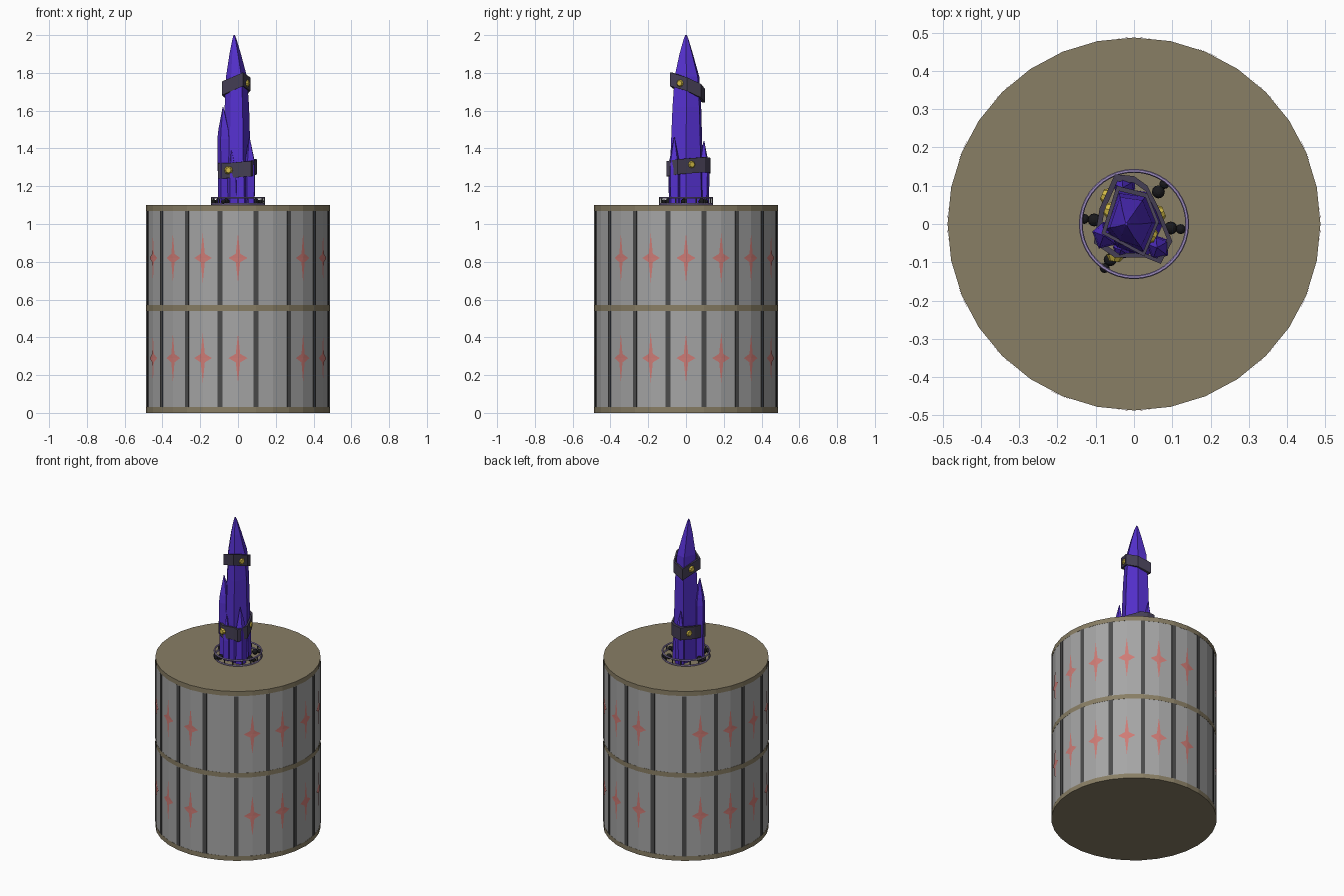
import bpy, bmesh
from math import sin, cos, pi, radians
from mathutils import Vector

if "Cube" in bpy.data.objects:
    bpy.data.objects.remove(bpy.data.objects["Cube"])


def mat(name, r, g, b):
    m = bpy.data.materials.new(name)
    m.diffuse_color = (r, g, b, 1)
    m.use_nodes = True
    m.node_tree.nodes["Principled BSDF"].inputs["Base Color"].default_value = m.diffuse_color
    return m


TAN = mat("tan", .25, .21, .13)
DARK = mat("dark_post", .07, .07, .07)
PANEL = mat("panel_grey", .38, .38, .38)
RED = mat("star_red", .62, .2, .18)
PURPLE = mat("crystal_purple", .09, .03, .62)
STRAP = mat("strap_dark", .06, .05, .09)
GOLD = mat("gold", .65, .5, .06)
LILAC = mat("lilac", .35, .27, .55)
BLACK = mat("black", .01, .01, .012)


def make(name, verts, faces, material):
    me = bpy.data.meshes.new(name)
    me.from_pydata(verts, [], faces)
    bm = bmesh.new()
    bm.from_mesh(me)
    bmesh.ops.recalc_face_normals(bm, faces=bm.faces)
    bm.to_mesh(me)
    bm.free()
    ob = bpy.data.objects.new(name, me)
    bpy.context.collection.objects.link(ob)
    me.materials.append(material)
    return ob


def finish(name, material):
    ob = bpy.context.object
    ob.name = name
    ob.data.materials.append(material)
    return ob


def polar(r, a, z):
    return (r * cos(a), r * sin(a), z)


def cylinder(name, r, z0, z1, material, n=32):
    bpy.ops.mesh.primitive_cylinder_add(vertices=n, radius=r, depth=z1 - z0,
                                        location=(0, 0, (z0 + z1) / 2))
    return finish(name, material)


def loft(name, rings, material, closed_ends=True):
    """Skin a stack of equal-length rings; without ends, join last to first."""
    n, k = len(rings[0]), len(rings)
    verts = [p for ring in rings for p in ring]
    faces = []
    for i in range(k - 1 if closed_ends else k):
        a, b = i * n, ((i + 1) % k) * n
        faces += [(a + j, a + (j + 1) % n, b + (j + 1) % n, b + j) for j in range(n)]
    if closed_ends:
        faces += [list(range(n))[::-1], list(range((k - 1) * n, k * n))]
    return make(name, verts, faces, material)


# Drum: core and the three tan bands
cylinder("drum_core", .48, .01, 1.09, TAN)
for name, z0, z1 in (("bottom_band", 0, .03), ("middle_band", .54, .57), ("top_band", 1.07, 1.10)):
    cylinder(name, .487, z0, z1, TAN)

# Two tiers of sixteen panels with posts between and stars on most
STEP = radians(22.5)
R = .486
for tier, (z0, z1, zs) in enumerate(((.03, .54, .29), (.57, 1.07, .82))):
    pv, pf, qv, qf, sv, sf = [], [], [], [], [], []
    for i in range(16):
        a = -pi / 2 + i * STEP
        # panel: two flat facets
        b = len(pv)
        for t in (-.5, 0, .5):
            pv += [polar(R, a + t * STEP, z0), polar(R, a + t * STEP, z1)]
        pf += [(b, b + 2, b + 3, b + 1), (b + 2, b + 4, b + 5, b + 3)]
        # post: shallow bar
        b = len(qv)
        c = a + STEP / 2
        for z in (z0, z1):
            qv += [polar(r, c + w, z) for r, w in ((.478, -.026), (.4885, -.026),
                                                   (.4885, .026), (.478, .026))]
        qf += [(b + j, b + (j + 1) % 4, b + 4 + (j + 1) % 4, b + 4 + j) for j in range(4)]
        # four-pointed star, missing on two opposite panels
        if i not in (1, 9):
            b = len(sv)
            sv.append(polar(R + .0015, a, zs))
            for k in range(8):
                t = k * pi / 4
                w, h = (.105, .13) if k % 2 == 0 else (.034, .032)
                ang = w * cos(t)
                sv.append(polar(R + .0015 - .012 * abs(ang) * .4, a + ang, zs + h * sin(t)))
                sf.append((b, b + 1 + k, b + 1 + (k + 1) % 8))
    make(f"panels_{tier}", pv, pf, PANEL)
    make(f"posts_{tier}", qv, qf, DARK)
    make(f"stars_{tier}", sv, sf, RED)

# Railing around the crystal
for i, z in enumerate((1.106, 1.139)):
    bpy.ops.mesh.primitive_torus_add(major_radius=.139, minor_radius=.005, major_segments=40,
                                     minor_segments=6, location=(0, 0, z))
    finish(f"rail_hoop_{i}", LILAC)
for i in range(16):
    a = i * pi / 8
    bpy.ops.mesh.primitive_cylinder_add(vertices=6, radius=.004, depth=.036,
                                        location=polar(.139, a, 1.121))
    finish("rail_post", DARK)

# Black beads at the foot of the crystal
for x, y in ((.11, -.012), (.072, .095), (-.118, .012), (-.07, -.105)):
    d = Vector((x, y, 0)).normalized()
    for k, r in ((-.014, .017), (.012, .013)):
        bpy.ops.mesh.primitive_uv_sphere_add(segments=12, ring_count=8, radius=r,
                                             location=Vector((x, y, 1.118)) + d * k)
        finish("bead", BLACK)


# Crystals: faceted shafts, each ring is (z, scale, x shift, y shift)
def crystal(name, outline, levels):
    return loft(name, [[(x * s + dx, y * s + dy, z) for x, y in outline]
                       for z, s, dx, dy in levels], PURPLE)


MAIN = [(-.04, .08), (.03, .07), (.06, 0), (.025, -.075), (-.04, -.055), (-.072, -.015)]
crystal("main_crystal", MAIN, [(1.095, 1.18, .005, 0), (1.35, 1.1, 0, 0), (1.62, .98, 0, .002),
                               (1.78, .84, -.003, .003), (1.90, .46, -.012, 0),
                               (1.98, .16, -.018, 0), (2.0, .05, -.02, 0)])
SHARD = [(-1, .3), (-.2, 1), (.9, .6), (.8, -.7), (-.5, -1)]
for name, x, y, r, shoulder, top in (("left_shard", -.075, -.03, .034, 1.50, 1.62),
                                     ("right_shard", .064, -.062, .03, 1.34, 1.46),
                                     ("back_shard", -.025, .095, .03, 1.32, 1.44),
                                     ("front_shard", -.03, -.068, .025, 1.28, 1.39)):
    crystal(name, SHARD, [(1.095, r, x * .95, y * .95), (shoulder - .05, r, x, y),
                          (shoulder, r * .85, x, y), (top, r * .06, x - .004, y)])


# Tilted straps around the crystals
def strap(name, outline, z, sx, sy, h):
    def ring(s, dz):
        return [(x * s, y * s, z + sx * x + sy * y + dz) for x, y in outline]
    loft(name, [ring(1, -h), ring(1, h), ring(.86, h), ring(.86, -h)], STRAP, False)


strap("upper_strap", [(-.045, .1), (.035, .08), (.065, .005), (.027, -.085), (-.085, -.025)],
      1.728, .22, -.38, .036)
strap("lower_strap", [(-.105, -.05), (-.05, -.088), (.03, -.088), (.07, -.104), (.1, -.045),
                      (.068, .035), (.035, .1), (0, .125), (-.05, .13), (-.09, .04)],
      1.298, .1, .12, .04)


# Gold hexagonal studs, facing outward
def stud(loc, facing):
    d = Vector(facing).normalized()
    q = d.to_track_quat('Z', 'Y')
    bpy.ops.mesh.primitive_cone_add(vertices=8, radius1=.024, radius2=.014, depth=.016,
                                    location=loc, rotation=q.to_euler())
    finish("stud", GOLD)


for loc, facing in (((.05, -.032, 1.745), (.9, -.4, 0)), ((-.068, .038, 1.70), (-.94, .34, 0)),
                    ((-.05, -.09, 1.285), (-.15, -1, 0)), ((.071, .03, 1.315), (.93, .37, 0)),
                    ((-.076, .075, 1.30), (-.92, .4, 0))):
    stud(loc, facing)
